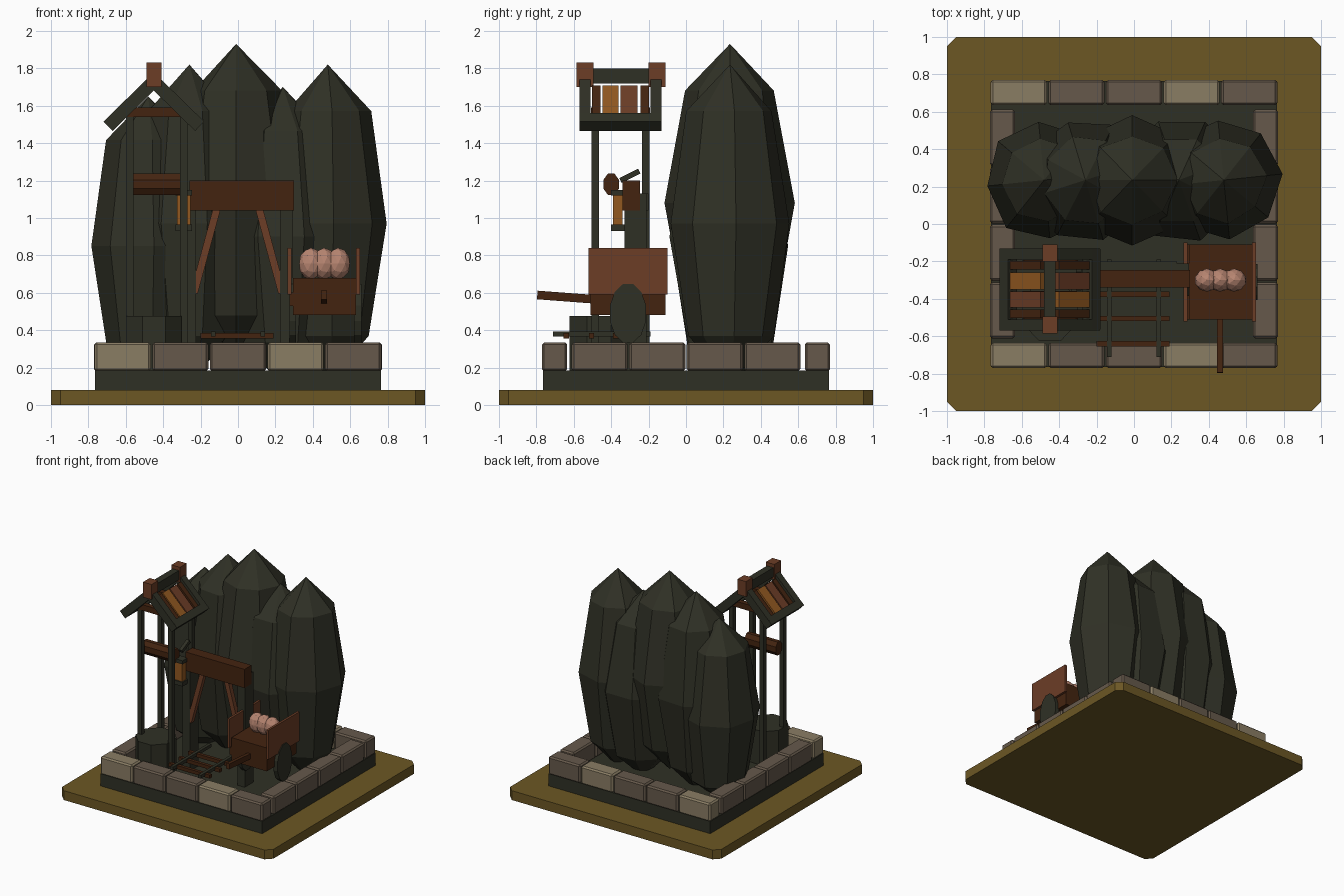
import bpy, bmesh, math, random
from mathutils import Vector, Matrix

if "Cube" in bpy.data.objects:
    bpy.data.objects.remove(bpy.data.objects["Cube"])
random.seed(4)

def mat(name, r, g, b):
    m = bpy.data.materials.new(name)
    f = lambda c: (c / 255 / 12.92) if c < 11 else ((c / 255 + 0.055) / 1.055) ** 2.4
    m.diffuse_color = (f(r), f(g), f(b), 1)
    m.use_nodes = True
    m.node_tree.nodes["Principled BSDF"].inputs["Base Color"].default_value = m.diffuse_color
    return m

OLIVE = mat("olive_ground", 108, 87, 36)
DARK = mat("dark_rock", 47, 48, 37)
TAN = mat("tan_stone", 138, 125, 100)
STONE = mat("brown_stone", 102, 89, 75)
WOOD = mat("dark_wood", 68, 36, 16)
RED = mat("red_wood", 108, 61, 38)
AMBER = mat("amber_wood", 146, 88, 32)
PINK = mat("pink_ore", 182, 132, 112)

def finish(name, bm, m):
    bmesh.ops.recalc_face_normals(bm, faces=bm.faces)
    me = bpy.data.meshes.new(name)
    bm.to_mesh(me)
    bm.free()
    me.materials.append(m)
    ob = bpy.data.objects.new(name, me)
    bpy.context.collection.objects.link(ob)
    return ob

def box(name, m, x0, x1, y0, y1, z0, z1, bevel=0):
    bm = bmesh.new()
    bmesh.ops.create_cube(bm, size=1)
    for v in bm.verts:
        v.co = Vector(((x0 + x1) / 2 + v.co.x * (x1 - x0), (y0 + y1) / 2 + v.co.y * (y1 - y0),
                       (z0 + z1) / 2 + v.co.z * (z1 - z0)))
    if bevel:
        bmesh.ops.bevel(bm, geom=bm.edges[:], offset=bevel, segments=1, affect='EDGES')
    return finish(name, bm, m)

def prism(name, m, pts, axis, a, b):
    """Extrude a 2D outline along x, y or z from a to b."""
    put = {'x': lambda p, t: (t, p[0], p[1]), 'y': lambda p, t: (p[0], t, p[1]),
           'z': lambda p, t: (p[0], p[1], t)}[axis]
    bm = bmesh.new()
    lo = [bm.verts.new(put(p, a)) for p in pts]
    hi = [bm.verts.new(put(p, b)) for p in pts]
    bm.faces.new(lo)
    bm.faces.new(hi)
    for i in range(len(pts)):
        j = (i + 1) % len(pts)
        bm.faces.new((lo[i], lo[j], hi[j], hi[i]))
    return finish(name, bm, m)

def ngon(cx, cy, rx, ry, n, turn=0.0):
    return [(cx + rx * math.cos((i + turn) * math.tau / n),
             cy + ry * math.sin((i + turn) * math.tau / n)) for i in range(n)]

def strip(p, q, w):
    """Outline of a bar of width w from p to q."""
    p, q = Vector(p), Vector(q)
    d = (q - p).normalized()
    n = Vector((-d.y, d.x)) * w / 2
    return [p + n, q + n, q - n, p - n]

# ground plate with clipped corners
c = 0.95
prism("ground_plate", OLIVE, [(-c, -1), (c, -1), (1, -c), (1, c), (c, 1), (-c, 1), (-1, c), (-1, -c)],
      'z', 0, 0.08)
box("foundation", DARK, -0.765, 0.765, -0.765, 0.765, 0.08, 0.185)

# ring of stone blocks
for y0, y1, side in ((-0.77, -0.635, "front"), (0.635, 0.77, "back")):
    for i in range(5):
        x = -0.77 + i * 0.308
        box(f"{side}_stone_{i}", TAN if i in (0, 3) else STONE, x + 0.004, x + 0.304, y0, y1, 0.18, 0.335, 0.012)
for x0, x1, side in ((-0.77, -0.635, "left"), (0.635, 0.77, "right")):
    for i in range(4):
        y = -0.615 + i * 0.3075
        box(f"{side}_stone_{i}", STONE, x0, x1, y + 0.004, y + 0.3035, 0.18, 0.335, 0.012)

# rock spires: eight-sided spindles, slightly uneven
def spire(i, x, zc, h, r, turn):
    bm = bmesh.new()
    bmesh.ops.create_uvsphere(bm, u_segments=8, v_segments=4, radius=1)
    for v in bm.verts:
        p = Matrix.Rotation(turn, 3, 'Z') @ v.co
        k = 1 if abs(p.z) > 0.9 else random.uniform(0.97, 1.05)
        v.co = (x + p.x * r * k, 0.235 + p.y * r * k * 1.03, max(0.1, zc + p.z * h))
    finish(f"rock_spire_{i}", bm, DARK)

for i, (x, zc, h, r, t) in enumerate(((-0.48, 0.85, 0.80, 0.31, 0.1), (-0.26, 0.97, 0.85, 0.32, 0.3),
                                      (-0.01, 1.08, 0.85, 0.33, 0.0), (0.24, 0.90, 0.80, 0.32, 0.35),
                                      (0.48, 0.97, 0.85, 0.315, 0.1))):
    spire(i, x, zc, h, r, t)

# mine portal
for s, n in ((-1, "left"), (1, "right")):
    a, b = sorted((s * 0.225, s * 0.295))
    box(f"portal_post_{n}", DARK, a, b, -0.33, -0.21, 0.18, 1.13)
    prism(f"portal_brace_{n}", RED, strip((s * 0.235, 0.60), (s * 0.11, 1.06), 0.04), 'y', -0.325, -0.285)
box("portal_beam", WOOD, -0.26, 0.30, -0.34, -0.245, 1.04, 1.2)
box("portal_back_beam", DARK, -0.23, 0.23, -0.245, -0.2, 1.04, 1.13)

# track
for s, n in ((-1, "left"), (1, "right")):
    box(f"rail_{n}", DARK, s * 0.132 - 0.013, s * 0.132 + 0.013, -0.71, -0.19, 0.365, 0.392)
for i, y in enumerate((-0.64, -0.505, -0.375)):
    box(f"sleeper_{i}", WOOD, -0.2, 0.19, y - 0.014, y + 0.014, 0.355, 0.385)

# ore cart
box("cart_body", WOOD, 0.295, 0.63, -0.51, -0.11, 0.48, 0.68)
box("cart_board_left", RED, 0.265, 0.285, -0.52, -0.10, 0.59, 0.84)
box("cart_bracket_left", WOOD, 0.275, 0.30, -0.51, -0.11, 0.53, 0.60)
box("cart_board_right", RED, 0.632, 0.652, -0.52, -0.10, 0.59, 0.84)
prism("cart_handle", WOOD, strip((-0.795, 0.588), (-0.45, 0.562), 0.046), 'x', 0.445, 0.475)
prism("wheel_right", DARK, ngon(-0.31, 0.49, 0.1, 0.163, 12, 0.5), 'x', 0.62, 0.66)
prism("wheel_left", DARK, ngon(-0.31, 0.49, 0.1, 0.163, 12, 0.5), 'x', 0.275, 0.31)
for i, x in enumerate((0.39, 0.46, 0.535)):
    bm = bmesh.new()
    bmesh.ops.create_icosphere(bm, subdivisions=2, radius=1)
    for v in bm.verts:
        v.co = (x + v.co.x * 0.066, -0.30 + v.co.y * 0.062, 0.755 + v.co.z * 0.085)
    finish(f"ore_{i}", bm, PINK)

# well
WX, WY = -0.45, -0.35
prism("well_ring", DARK, ngon(WX, -0.465, 0.16, 0.17, 8, 0.5), 'z', 0.185, 0.475)
for x in (-0.578, -0.29):
    for y in (-0.485, -0.215):
        box("well_post", DARK, x - 0.02, x + 0.02, y - 0.02, y + 0.02, 0.185, 1.56)
prism("windlass", WOOD, ngon(-0.4, 1.18, 0.045, 0.062, 8, 0.5), 'x', -0.6, -0.305)
prism("crank", DARK, strip((-0.35, 1.20), (-0.25, 1.25), 0.028), 'x', -0.31, -0.28)

# lantern
box("lantern_base", DARK, -0.335, -0.245, -0.40, -0.33, 0.93, 0.965)
box("lantern_glass", AMBER, -0.325, -0.255, -0.39, -0.34, 0.965, 1.12)
box("lantern_cap", DARK, -0.335, -0.245, -0.40, -0.33, 1.12, 1.15)

# well roof: rafters, eaves, planks, ridge
for s, n in ((-1, "left"), (1, "right")):
    top, low = (WX, 1.73), (WX + s * 0.245, 1.49)
    for y in (-0.54, -0.16):
        prism(f"rafter_{n}", DARK, strip(top, low, 0.07), 'y', y - 0.03, y + 0.03)
    prism(f"eave_{n}", DARK, strip((WX + s * 0.2, 1.535), low, 0.07), 'y', -0.565, -0.135)
    for y, w, m in ((-0.48, 0.045, WOOD), (-0.403, 0.085, AMBER if s > 0 else RED),
                    (-0.305, 0.09, RED if s > 0 else AMBER), (-0.22, 0.045, WOOD)):
        prism(f"roof_plank_{n}", m, strip((WX + s * 0.04, 1.70), (WX + s * 0.22, 1.522), 0.025),
              'y', y - w / 2, y + w / 2)
box("ridge_beam", DARK, WX - 0.03, WX + 0.03, -0.51, -0.19, 1.72, 1.80)
for y in (-0.54, -0.155):
    box("ridge_cap", RED, WX - 0.04, WX + 0.04, y - 0.045, y + 0.045, 1.70, 1.83)
for y in (-0.485, -0.215):
    box("roof_tie", WOOD, -0.59, -0.30, y - 0.022, y + 0.022, 1.54, 1.59)
